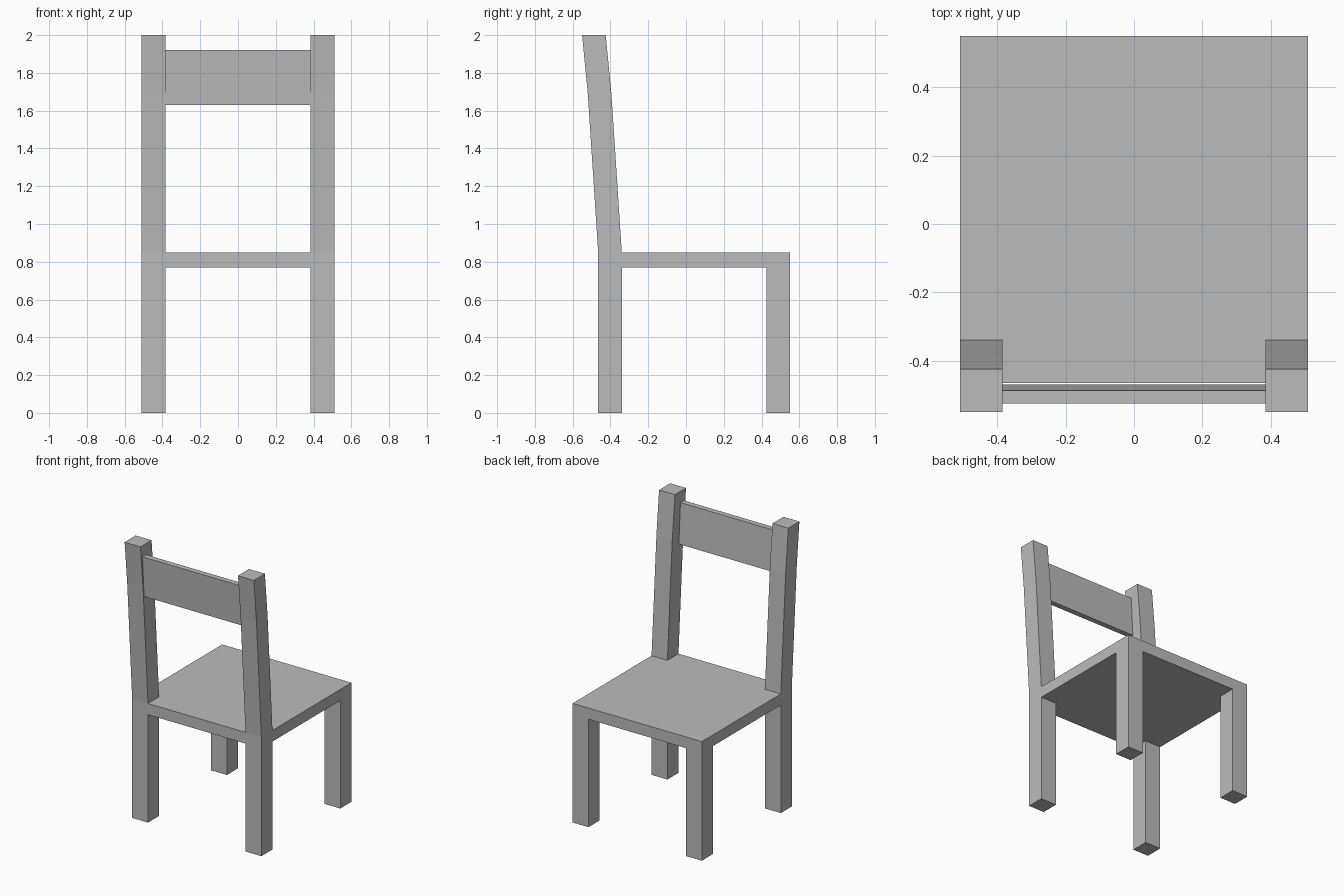
import bpy
import bmesh

cube = bpy.data.objects.get("Cube")
if cube:
    bpy.data.objects.remove(cube, do_unlink=True)

# Single painted finish
grey = bpy.data.materials.new("light_grey")
grey.use_nodes = True
colour = (0.5, 0.5, 0.5, 1)
grey.diffuse_color = colour
grey.node_tree.nodes["Principled BSDF"].inputs["Base Color"].default_value = colour

HALF_WIDTH, THICK = 0.51, 0.125
INNER = HALF_WIDTH - THICK
REAR, FRONT = -0.465, 0.55
SEAT_LOW, SEAT_TOP = 0.77, 0.85


def side_profile(name, outline, x0, x1):
    """Extrude a (y, z) side outline across x."""
    bm = bmesh.new()
    face = bm.faces.new([bm.verts.new((x0, y, z)) for y, z in outline])
    moved = bmesh.ops.extrude_face_region(bm, geom=[face])["geom"]
    verts = [v for v in moved if isinstance(v, bmesh.types.BMVert)]
    bmesh.ops.translate(bm, verts=verts, vec=(x1 - x0, 0, 0))
    bmesh.ops.recalc_face_normals(bm, faces=bm.faces)
    mesh = bpy.data.meshes.new(name)
    bm.to_mesh(mesh)
    bm.free()
    mesh.materials.append(grey)
    obj = bpy.data.objects.new(name, mesh)
    bpy.context.collection.objects.link(obj)
    return obj


def stack(levels, depth):
    """Outline of a bar of constant depth from (rear y, z) levels."""
    return levels + [(y + depth, z) for y, z in reversed(levels)]


# Seat slab
side_profile("seat", stack([(REAR, SEAT_LOW), (REAR, SEAT_TOP)], FRONT - REAR),
             -HALF_WIDTH, HALF_WIDTH)

# Legs and the leaning, slightly bent back posts
post = [(REAR, SEAT_TOP), (-0.52, 1.69), (-0.55, 2.0)]
for side, x0, x1 in (("left", INNER, HALF_WIDTH), ("right", -HALF_WIDTH, -INNER)):
    for end, y in (("back", REAR), ("front", FRONT - THICK)):
        side_profile(f"{end}_leg_{side}", stack([(y, 0), (y, SEAT_LOW)], THICK), x0, x1)
    side_profile(f"back_post_{side}", stack(post, THICK), x0, x1)

# Tilted top rail between the posts
side_profile("back_rail", stack([(-0.509, 1.63), (-0.526, 1.92)], 0.039), -INNER, INNER)
